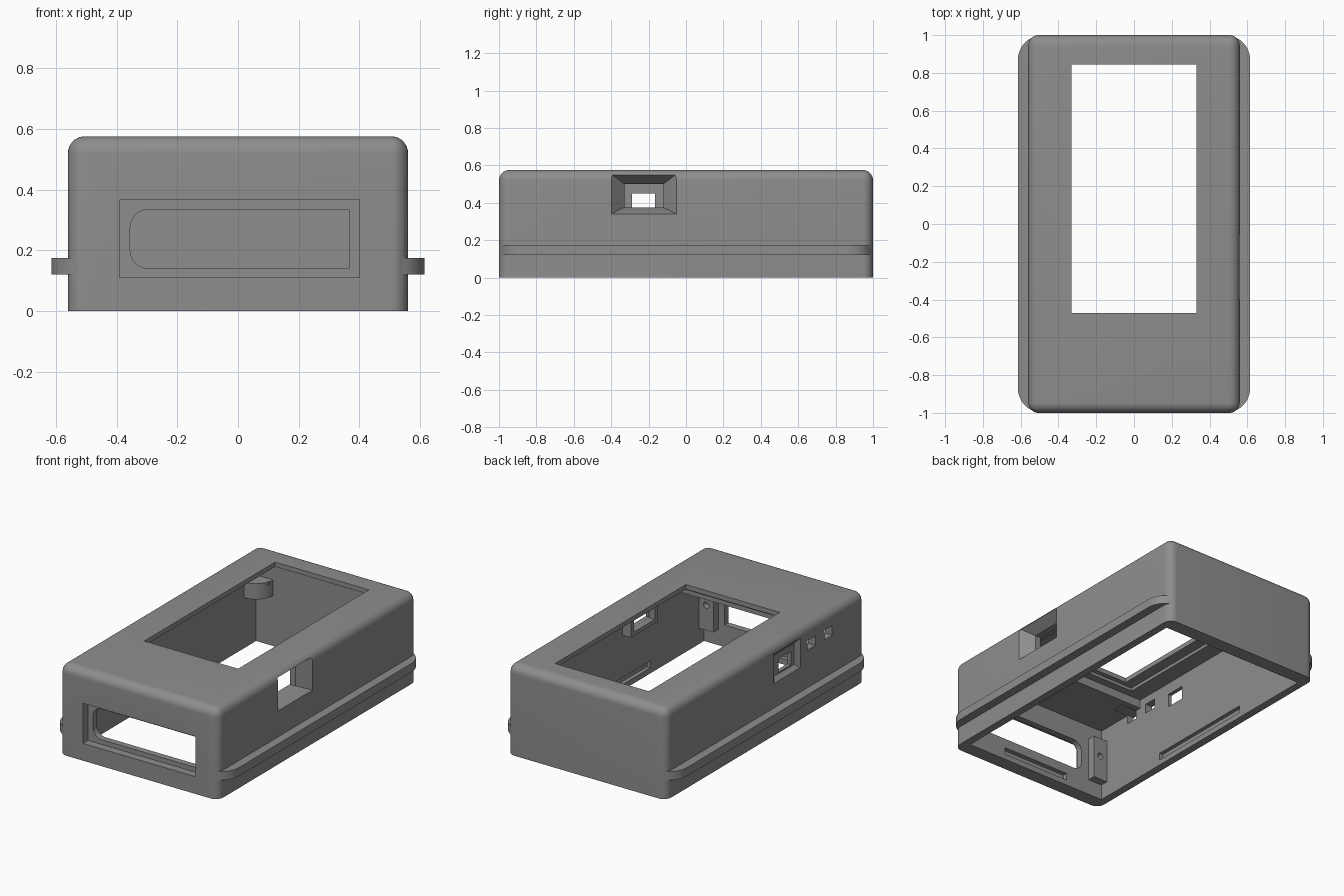
import bpy, bmesh, math
from mathutils import Vector

if "Cube" in bpy.data.objects:
    bpy.data.objects.remove(bpy.data.objects["Cube"])

grey = bpy.data.materials.new("matte_grey")
grey.diffuse_color = (0.27, 0.27, 0.27, 1)
grey.use_nodes = True
grey.node_tree.nodes["Principled BSDF"].inputs["Base Color"].default_value = grey.diffuse_color


def make(name, bm):
    bmesh.ops.recalc_face_normals(bm, faces=bm.faces)
    me = bpy.data.meshes.new(name)
    bm.to_mesh(me)
    bm.free()
    me.materials.append(grey)
    ob = bpy.data.objects.new(name, me)
    bpy.context.collection.objects.link(ob)
    return ob


def box(name, x, y, z):
    bm = bmesh.new()
    bmesh.ops.create_cube(bm, size=1)
    for v in bm.verts:
        v.co = Vector([lo + (c + 0.5) * (hi - lo) for c, (lo, hi) in zip(v.co, (x, y, z))])
    return make(name, bm)


def round_edges(ob, radius, rule, segments=8):
    bm = bmesh.new()
    bm.from_mesh(ob.data)
    edges = [e for e in bm.edges if rule(e.verts[0].co, e.verts[1].co)]
    bmesh.ops.bevel(bm, geom=edges, offset=radius, segments=segments, profile=0.5, affect='EDGES')
    bm.to_mesh(ob.data)
    bm.free()
    return ob


def cylinder(name, x, y, z, r, depth, axis='Z'):
    bpy.ops.mesh.primitive_cylinder_add(vertices=32, radius=r, depth=depth, location=(x, y, z),
                                        rotation=(math.pi / 2 if axis == 'Y' else 0, 0, 0))
    ob = bpy.context.object
    ob.name = name
    ob.data.materials.append(grey)
    return ob


def taper(name, x0, outer, x1, inner):
    """Funnel between two (y0, y1, z0, z1) rectangles at x0 and x1."""
    bm = bmesh.new()
    rings = []
    for x, (a, b, c, d) in ((x0, outer), (x1, inner)):
        rings.append([bm.verts.new((x, *p)) for p in ((a, c), (b, c), (b, d), (a, d))])
    bm.faces.new(rings[0])
    bm.faces.new(rings[1])
    for i in range(4):
        j = (i + 1) % 4
        bm.faces.new((rings[0][i], rings[0][j], rings[1][j], rings[1][i]))
    return make(name, bm)


def combine(ob, other, op):
    m = ob.modifiers.new(op, 'BOOLEAN')
    m.operation, m.object, m.solver = op, other, 'EXACT'
    bpy.context.view_layer.objects.active = ob
    bpy.ops.object.modifier_apply(modifier=m.name)
    bpy.data.objects.remove(other)


def upright(a, b):
    return abs(a.z - b.z) > 0.01 and abs(a.x - b.x) < 0.01


# Outer body with rounded corners and top, plus the side rail
case = box("case_shell", (-.56, .56), (-1, 1), (0, .575))
round_edges(case, .055, lambda a, b: max(a.z, b.z) > .5)
rail = round_edges(box("rail", (-.615, .615), (-.999, .999), (.12, .175)), .13, upright, 12)
combine(case, rail, 'UNION')

# Hollow interior, open underneath
combine(case, box("cavity", (-.51, .51), (-.91, .91), (-.1, .525)), 'DIFFERENCE')

# Inner parts: port housing, front ledge, corner posts, screw plates
combine(case, box("port_housing", (.45, .53), (-.36, -.09), (.35, .55)), 'UNION')
combine(case, box("front_ledge", (-.53, .53), (-.93, -.55), (.47, .54)), 'UNION')
for s in (-1, 1):
    post = cylinder("corner_post", s * .51, .91, .37, .12, .1)
    clip = box("clip", sorted((s * .3, s * .53))[:2], (.7, .93), (.2, .5))
    combine(post, clip, 'INTERSECT')
    combine(case, post, 'UNION')
    plate = box("screw_plate", sorted((s * .41, s * .52)), (-.93, -.86), (.1, .38))
    combine(case, plate, 'UNION')
    combine(case, cylinder("screw_hole", s * .46, -.86, .26, .02, .08, 'Y'), 'DIFFERENCE')

# Display window
combine(case, box("window", (-.33, .33), (-.47, .845), (.4, .7)), 'DIFFERENCE')
combine(case, box("window_step", (-.4, .4), (-.5, .88), (.4, .545)), 'DIFFERENCE')

# Front recess and its opening, rounded on one end
combine(case, box("recess", (-.39, .40), (-1.1, -.95), (.11, .365)), 'DIFFERENCE')
slot = box("slot", (-.355, .365), (-1.1, -.8), (.14, .335))
round_edges(slot, .06, lambda a, b: abs(a.y - b.y) > .1 and a.x < 0)
combine(case, slot, 'DIFFERENCE')

# Side ports with funnelled mouths
combine(case, taper("right_mouth", .561, (-.40, -.05, .34, .555), .49, (-.33, -.12, .375, .50)), 'DIFFERENCE')
combine(case, box("right_port", (.4, .6), (-.33, -.12), (.375, .50)), 'DIFFERENCE')
combine(case, taper("left_mouth", -.561, (-.35, -.08, .33, .52), -.535, (-.32, -.12, .355, .49)), 'DIFFERENCE')
combine(case, box("left_port", (-.7, -.4), (-.29, -.165), (.365, .45)), 'DIFFERENCE')
for y in (-.46, -.63):
    combine(case, box("small_port", (-.7, -.4), (y - .04, y + .04), (.415, .475)), 'DIFFERENCE')

# Snap grooves near the open rim
for s in (-1, 1):
    combine(case, box("side_groove", sorted((s * .5, s * .535)), (-.37, .37), (.035, .08)), 'DIFFERENCE')
    combine(case, box("end_groove", (-.24, .24), sorted((s * .9, s * .94)), (.035, .08)), 'DIFFERENCE')

# Smooth the rounded corners, keep the edges sharp
bpy.ops.object.select_all(action='DESELECT')
case.select_set(True)
bpy.context.view_layer.objects.active = case
bpy.ops.object.shade_smooth_by_angle(angle=math.radians(30))
